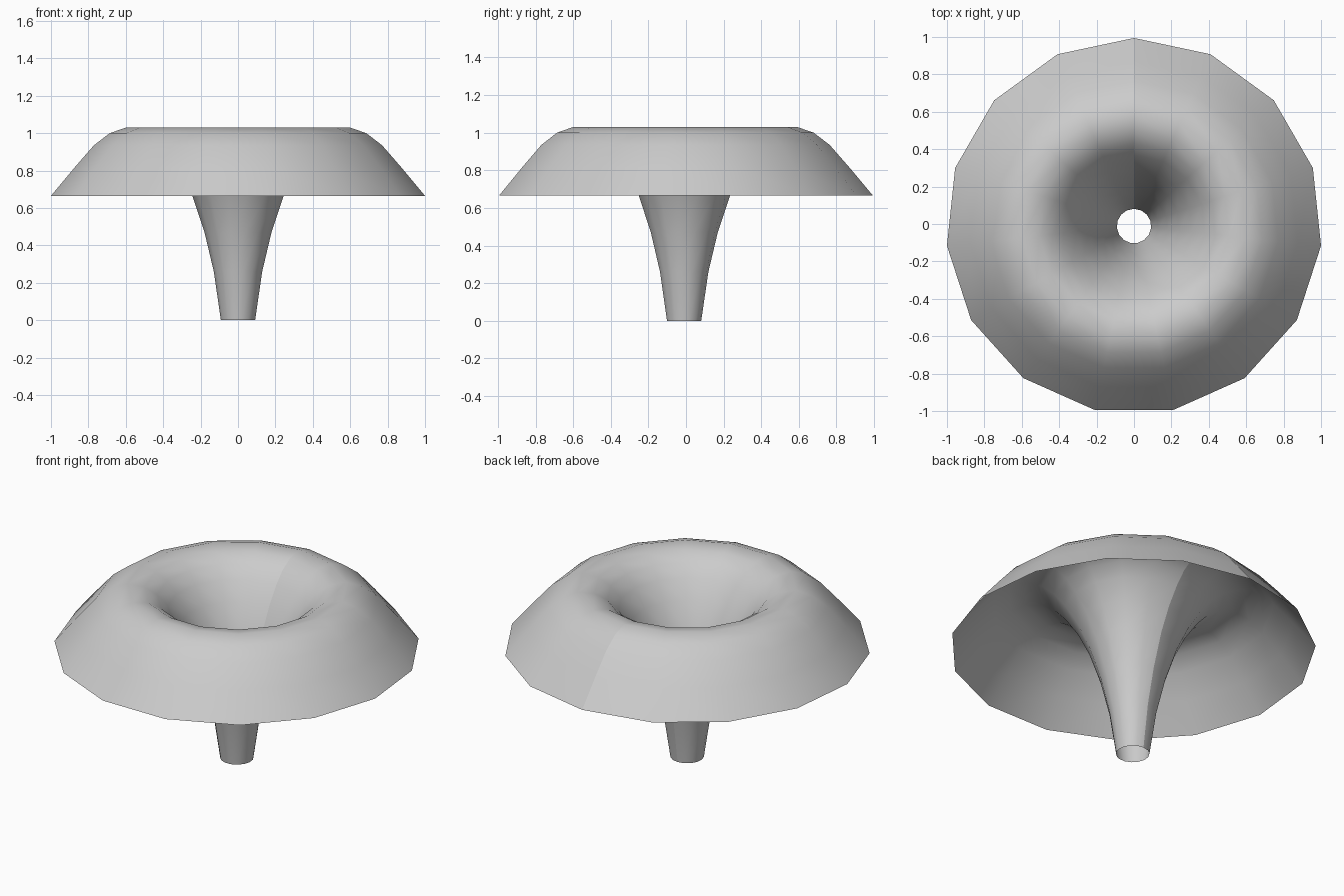
import bpy, bmesh
from math import cos, sin, pi
from mathutils import Vector

cube = bpy.data.objects.get("Cube")
if cube:
    bpy.data.objects.remove(cube, do_unlink=True)

# Plain grey material
grey = bpy.data.materials.new("light grey")
grey.use_nodes = True
colour = (0.6, 0.6, 0.6, 1.0)
grey.diffuse_color = colour
grey.node_tree.nodes["Principled BSDF"].inputs["Base Color"].default_value = colour

# Profile (radius, height): up the hollow stem, over the rolled lip, down the skirt
SIDES = 15
RIM = 1 / cos(pi / 30)
PROFILE = [(0.092, 0), (0.13, 0.26), (0.18, 0.47), (0.245, 0.665),
           (0.31, 0.8), (0.38, 0.905), (0.44, 0.97), (0.51, 1.013),
           (0.603, 1.03), (0.69, 1.0), (0.775, 0.935), (0.88, 0.815),
           (RIM, 0.665)]

# Odd-sided ring: shift along y so that its bounds are centred
shift = -RIM * (1 - cos(pi / SIDES)) / 2

# Revolve the profile as one open sheet, with an unjoined seam at the back
bm = bmesh.new()
columns = []
for i in range(SIDES + 1):
    a = pi / 2 + 2 * pi * i / SIDES
    columns.append([bm.verts.new(Vector((r * cos(a), r * sin(a) + shift, z)))
                    for r, z in PROFILE])
for left, right in zip(columns, columns[1:]):
    for j in range(len(PROFILE) - 1):
        face = bm.faces.new((left[j], left[j + 1], right[j + 1], right[j]))
        face.smooth = True

mesh = bpy.data.meshes.new("flared_funnel")
bm.to_mesh(mesh)
bm.free()
mesh.materials.append(grey)
funnel = bpy.data.objects.new("flared_funnel", mesh)
bpy.context.collection.objects.link(funnel)
